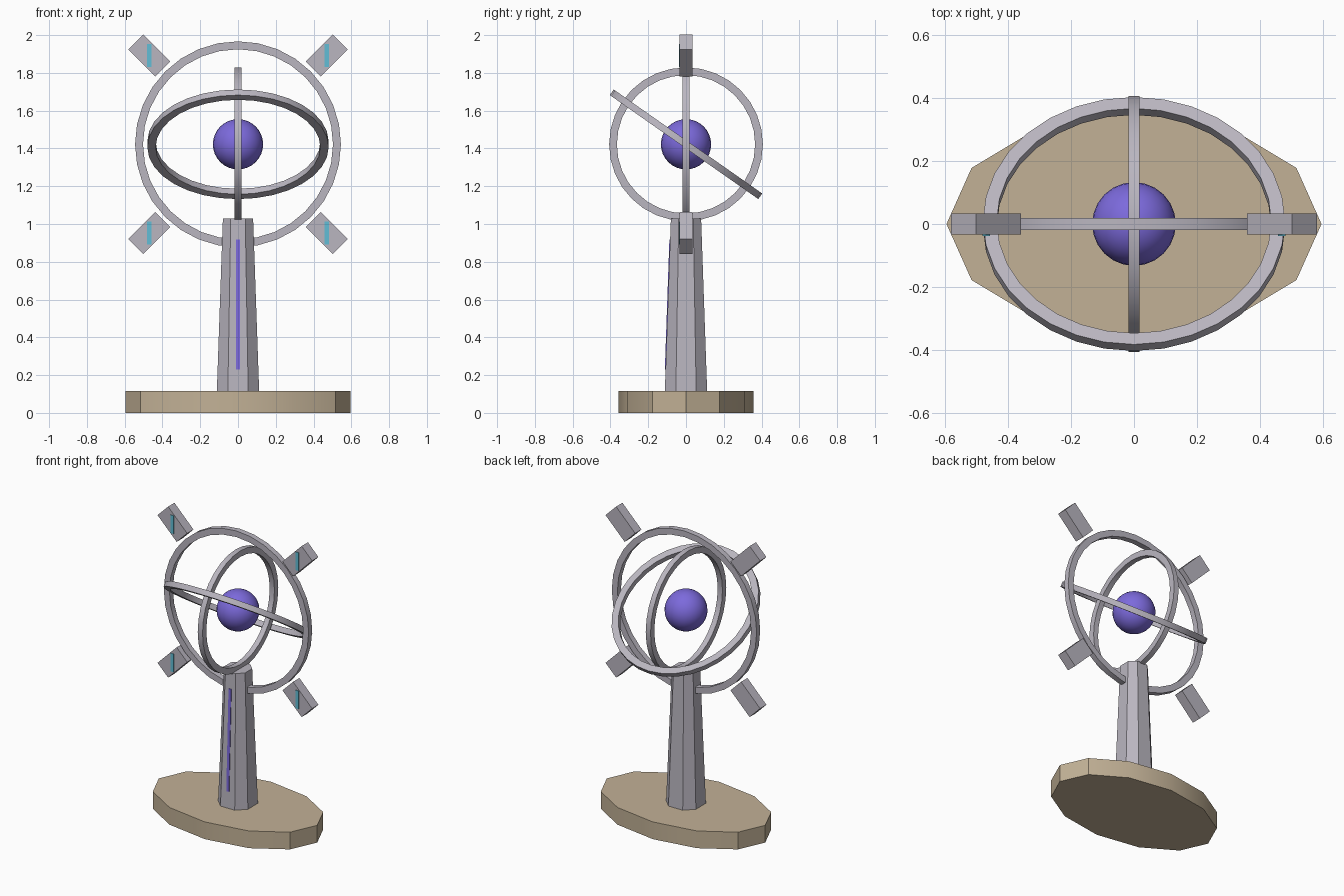
import bpy, bmesh
from math import sin, cos, pi, radians
from mathutils import Matrix, Vector

if "Cube" in bpy.data.objects:
    bpy.data.objects.remove(bpy.data.objects["Cube"])

CZ = 1.422  # height of the sphere and ring centre


def material(name, rgb):
    lin = [((c / 255 + 0.055) / 1.055) ** 2.4 for c in rgb]
    m = bpy.data.materials.new(name)
    m.diffuse_color = (*lin, 1)
    m.use_nodes = True
    m.node_tree.nodes["Principled BSDF"].inputs["Base Color"].default_value = m.diffuse_color
    return m


GREY = material("metal grey", (186, 182, 192))
TAN = material("base tan", (194, 177, 150))
PURPLE = material("core purple", (124, 106, 220))
CYAN = material("lamp cyan", (98, 190, 214))


def finish(name, bm, mat, angle=30):
    bmesh.ops.recalc_face_normals(bm, faces=bm.faces)
    me = bpy.data.meshes.new(name)
    bm.to_mesh(me)
    bm.free()
    me.materials.append(mat)
    me.shade_smooth()
    me.set_sharp_from_angle(angle=radians(angle))
    ob = bpy.data.objects.new(name, me)
    bpy.context.collection.objects.link(ob)
    return ob


def loft(name, loops, mat):
    """Skin closed loops of equal length and cap both ends."""
    bm = bmesh.new()
    rows = [[bm.verts.new(p) for p in loop] for loop in loops]
    n = len(rows[0])
    for a, b in zip(rows, rows[1:]):
        for i in range(n):
            j = (i + 1) % n
            bm.faces.new((a[i], a[j], b[j], b[i]))
    bm.faces.new(rows[0])
    bm.faces.new(rows[-1])
    return finish(name, bm, mat)


def box(name, size, centre, mat, rot=Matrix()):
    bm = bmesh.new()
    m = Matrix.Translation(centre) @ rot @ Matrix.Diagonal((*size, 1))
    bmesh.ops.create_cube(bm, size=1, matrix=m)
    return finish(name, bm, mat)


def ring(name, outer, inner, half, rot, n=32):
    """Flat band of rectangular section, made around z, then turned."""
    bm = bmesh.new()
    m = Matrix.Translation((0, 0, CZ)) @ rot
    section = [(inner, -half), (outer, -half), (outer, half), (inner, half)]
    rows = [[bm.verts.new(m @ Vector((r * cos(2 * pi * k / n), r * sin(2 * pi * k / n), z)))
             for r, z in section] for k in range(n)]
    for k in range(n):
        a, b = rows[k], rows[(k + 1) % n]
        for i in range(4):
            j = (i + 1) % 4
            bm.faces.new((a[i], a[j], b[j], b[i]))
    return finish(name, bm, GREY)


# Oval twelve-sided base
def oval(z):
    return [(0.596 * cos(k * pi / 6), 0.357 * sin(k * pi / 6), z) for k in range(12)]


loft("base", [oval(0), oval(0.117)], TAN)


# Tapered column: a square with cut corners
def cut_square(a, z):
    b = a * 0.48
    return [(x, y, z) for x, y in ((a, -b), (a, b), (b, a), (-b, a),
                                   (-a, b), (-a, -b), (-b, -a), (b, -a))]


Z0, A0, Z1, A1 = 0.115, 0.112, 1.03, 0.08
loft("column", [cut_square(A0, Z0), cut_square(A1, Z1)], GREY)


# Purple strip lying on the sloped front of the column
def strip_end(z):
    y = -(A0 + (A1 - A0) * (z - Z0) / (Z1 - Z0))
    return [(-0.01, y - 0.004, z), (0.01, y - 0.004, z),
            (0.01, y + 0.003, z), (-0.01, y + 0.003, z)]


loft("column_strip", [strip_end(0.23), strip_end(0.918)], PURPLE)

# Three nested rings
ring("outer_ring", 0.545, 0.503, 0.019, Matrix.Rotation(pi / 2, 4, 'X'))
ring("tilted_ring", 0.48, 0.436, 0.018, Matrix.Rotation(radians(-35), 4, 'X'))
ring("inner_ring", 0.407, 0.366, 0.018, Matrix.Rotation(pi / 2, 4, 'Y'))

# Core sphere
bm = bmesh.new()
bmesh.ops.create_uvsphere(bm, u_segments=24, v_segments=16, radius=0.133,
                          matrix=Matrix.Translation((0, 0, CZ)))
finish("core_sphere", bm, PURPLE, 60)

# Four diagonal blocks around the outer ring, each with a front lamp
for sx, side in ((-1, "left"), (1, "right")):
    for sz, level in ((-1, "lower"), (1, "upper")):
        c = Vector((sx * 0.47, 0, CZ + sz * 0.47))
        turn = Matrix.Rotation(-sx * sz * pi / 4, 4, 'Y')
        box(f"{level}_{side}_block", (0.203, 0.068, 0.112), c, GREY, turn)
        box(f"{level}_{side}_lamp", (0.024, 0.008, 0.123),
            c + Vector((0, -0.034, 0)), CYAN)
